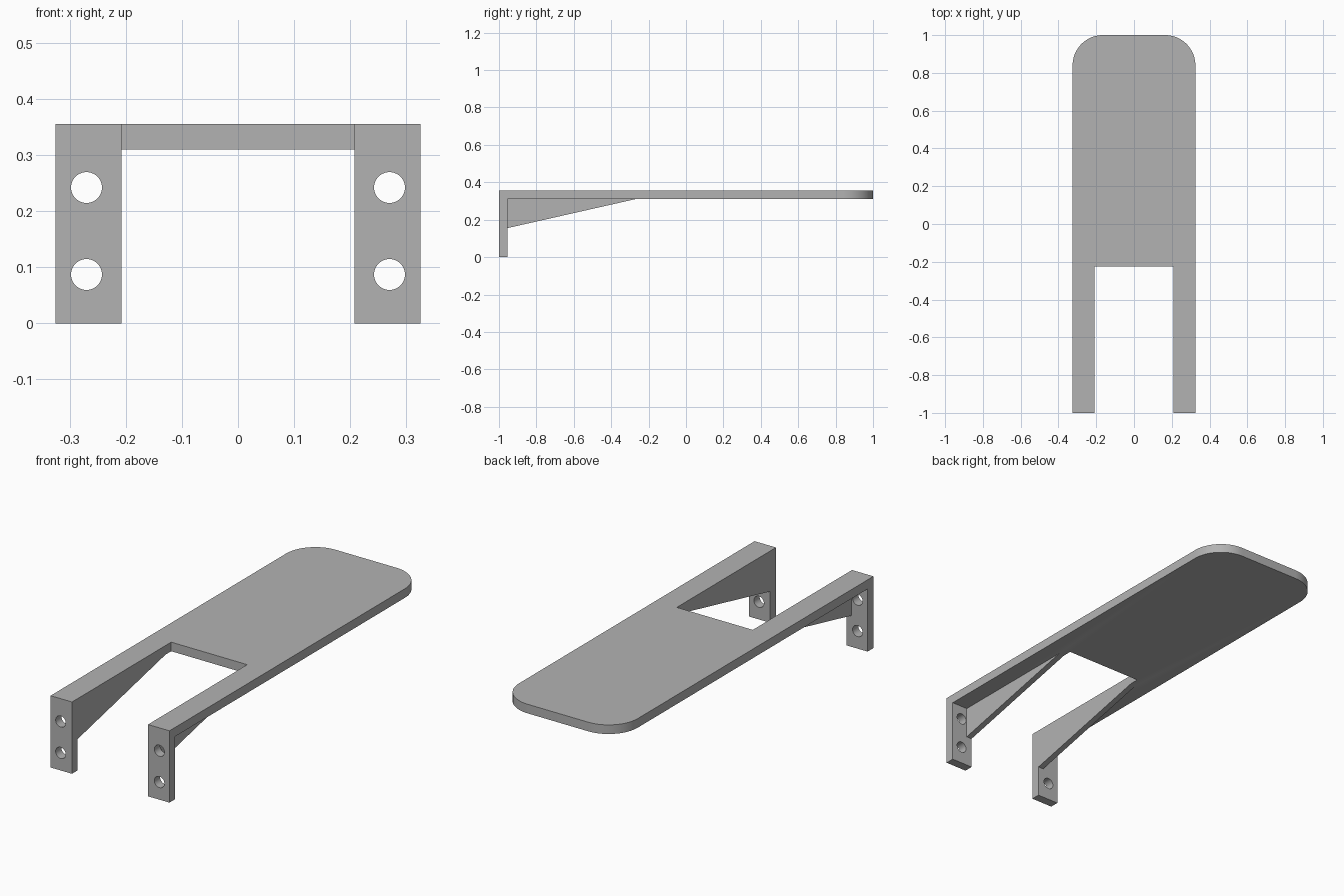
import bpy, bmesh
from math import radians, sin, cos, pi
from mathutils import Vector

cube = bpy.data.objects.get("Cube")
if cube:
    bpy.data.objects.remove(cube, do_unlink=True)

# Main dimensions
HALF_W, INNER_X = 0.325, 0.208
TOP, UNDER = 0.355, 0.31
FRONT, BACK, LEG_BACK = -1.0, 1.0, -0.955
NOTCH_Y, RADIUS = -0.225, 0.16
RIB_THICK, RIB_END, RIB_LOW = 0.03, -0.27, 0.155
HOLE_X, HOLE_R = 0.27, 0.0275

grey = bpy.data.materials.new("plain grey")
grey.use_nodes = True
colour = (0.45, 0.45, 0.45, 1)
grey.diffuse_color = colour
grey.node_tree.nodes["Principled BSDF"].inputs["Base Color"].default_value = colour


def prism(name, points, offset):
    """Extrude a flat outline along the offset into a closed solid."""
    bm = bmesh.new()
    face = bm.faces.new([bm.verts.new(p) for p in points])
    grown = bmesh.ops.extrude_face_region(bm, geom=[face])["geom"]
    verts = [v for v in grown if isinstance(v, bmesh.types.BMVert)]
    bmesh.ops.translate(bm, verts=verts, vec=Vector(offset))
    bmesh.ops.recalc_face_normals(bm, faces=bm.faces)
    mesh = bpy.data.meshes.new(name)
    bm.to_mesh(mesh)
    bm.free()
    mesh.materials.append(grey)
    obj = bpy.data.objects.new(name, mesh)
    bpy.context.collection.objects.link(obj)
    return obj


def combine(target, other, operation):
    """Apply a boolean and discard the helper solid."""
    mod = target.modifiers.new(operation.lower(), "BOOLEAN")
    mod.operation, mod.object, mod.solver = operation, other, "EXACT"
    bpy.context.view_layer.objects.active = target
    bpy.ops.object.modifier_apply(modifier=mod.name)
    bpy.data.objects.remove(other, do_unlink=True)


def arc(cx, cy, r, start, end, steps):
    return [(cx + r * cos(start + (end - start) * i / steps),
             cy + r * sin(start + (end - start) * i / steps)) for i in range(steps + 1)]


# Plate with rounded back corners and two prongs around the front notch
right_half = [(INNER_X, NOTCH_Y), (INNER_X, FRONT), (HALF_W, FRONT)]
right_half += arc(HALF_W - RADIUS, BACK - RADIUS, RADIUS, 0, pi / 2, 20)
outline = right_half + [(-x, y) for x, y in reversed(right_half)]
shelf = prism("shelf_with_mounting_legs", [(x, y, UNDER) for x, y in outline],
              (0, 0, TOP - UNDER))

for name, side in (("left", 1), ("right", -1)):
    # Upright mounting leg
    xs = (side * INNER_X, side * HALF_W)
    leg = prism(name + "_leg", [(xs[0], FRONT, 0), (xs[1], FRONT, 0),
                                (xs[1], FRONT, TOP), (xs[0], FRONT, TOP)],
                (0, LEG_BACK - FRONT, 0))
    combine(shelf, leg, "UNION")

    # Thin triangular rib along the inner edge
    rib = prism(name + "_rib", [(xs[0], LEG_BACK, RIB_LOW), (xs[0], RIB_END, UNDER),
                                (xs[0], LEG_BACK, UNDER)],
                (side * RIB_THICK, 0, 0))
    combine(shelf, rib, "UNION")

    # Screw holes through the leg
    for z in (0.087, 0.242):
        ring = arc(side * HOLE_X, z, HOLE_R, 0, 2 * pi, 40)[:-1]
        hole = prism("hole_cutter", [(x, FRONT - 0.05, h) for x, h in ring], (0, 0.15, 0))
        combine(shelf, hole, "DIFFERENCE")

# Smooth the rounded corners and hole walls, keep the rest crisp
bpy.ops.object.select_all(action="DESELECT")
shelf.select_set(True)
bpy.context.view_layer.objects.active = shelf
bpy.ops.object.shade_smooth_by_angle(angle=radians(30))
